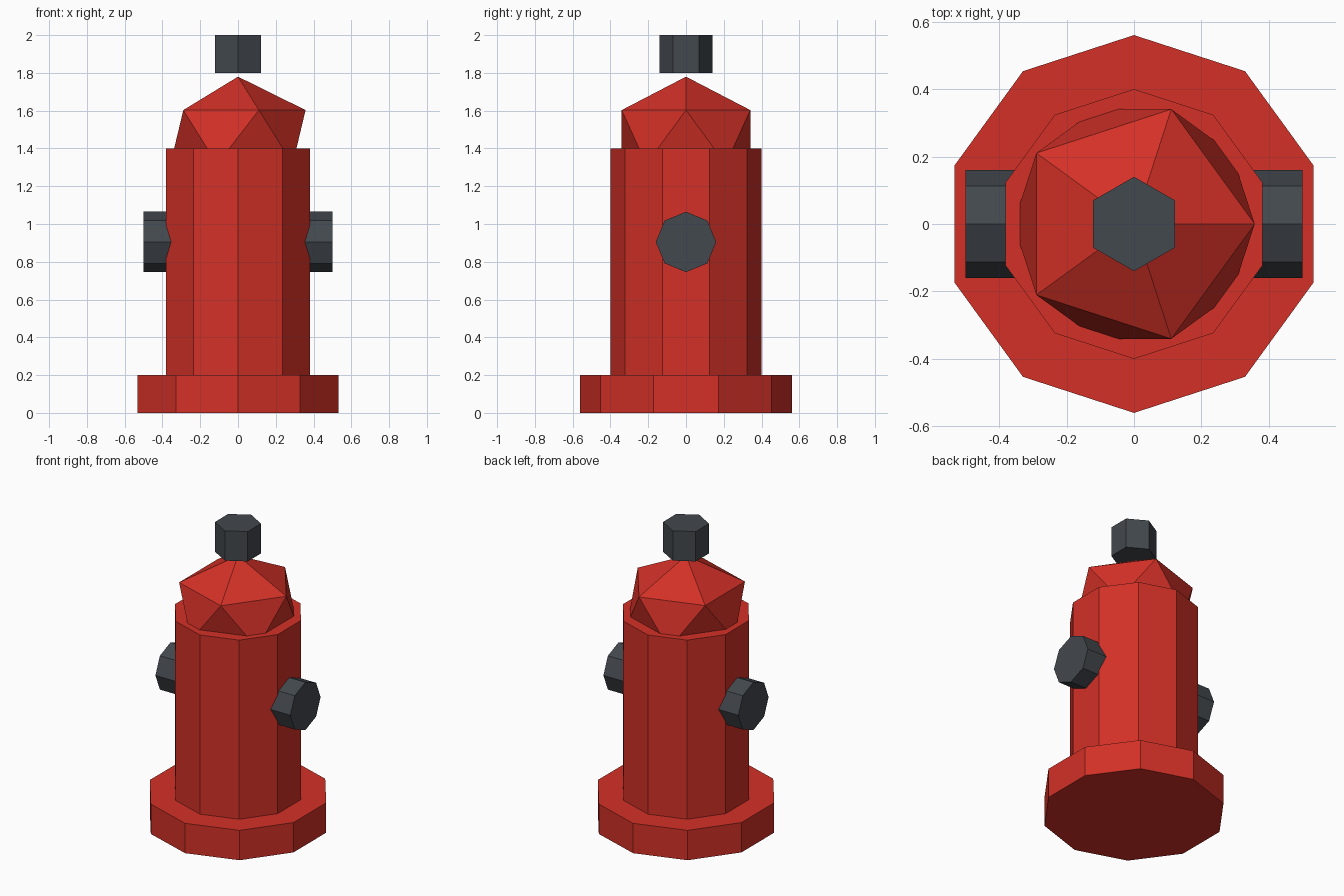
import bpy
import math

default_cube = bpy.data.objects.get("Cube")
if default_cube:
    bpy.data.objects.remove(default_cube, do_unlink=True)


def make_material(name, rgb):
    color = (*rgb, 1.0)
    mat = bpy.data.materials.new(name)
    mat.use_nodes = True
    mat.diffuse_color = color
    mat.node_tree.nodes["Principled BSDF"].inputs["Base Color"].default_value = color
    return mat


red = make_material("red paint", (0.65, 0.03, 0.02))
dark = make_material("dark metal", (0.055, 0.065, 0.075))


def finish(name, mat):
    obj = bpy.context.object
    obj.name = obj.data.name = name
    obj.data.materials.clear()
    obj.data.materials.append(mat)
    bpy.ops.object.shade_flat()
    return obj


def prism(name, sides, radius, depth, center, mat, rotation=(0, 0, 0)):
    bpy.ops.mesh.primitive_cylinder_add(
        vertices=sides, radius=radius, depth=depth, location=center, rotation=rotation)
    return finish(name, mat)


# Ten-sided foot and barrel
prism("base", 10, 0.56, 0.2, (0, 0, 0.1), red)
prism("body", 10, 0.4, 1.2, (0, 0, 0.8), red)

# Faceted dome, slightly flattened and sunk into the barrel
bpy.ops.mesh.primitive_ico_sphere_add(subdivisions=1, radius=0.4, location=(0, 0, 1.46))
dome = finish("dome", red)
dome.scale.z = 0.8

# Hexagonal cap nut above the dome
prism("top_nut", 6, 0.14, 0.2, (0, 0, 1.9), dark)

# Octagonal side outlets
for side, sign in (("left", 1), ("right", -1)):
    prism(side + "_outlet", 8, 0.16, 0.2, (sign * 0.4, 0, 0.905), dark,
          rotation=(0, math.pi / 2, 0))
